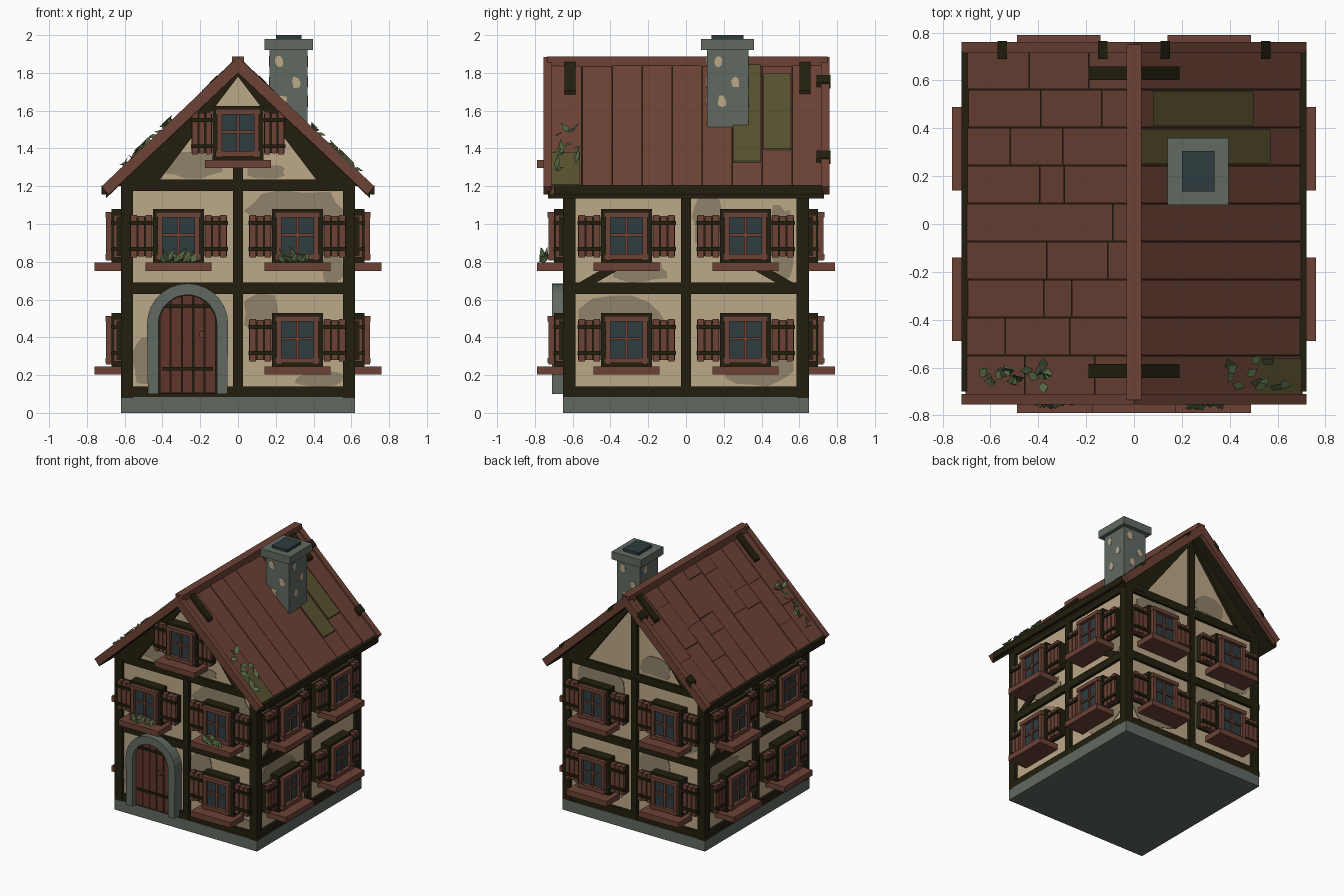
import bpy, bmesh, math, random
from mathutils import Matrix, Vector

if "Cube" in bpy.data.objects:
    bpy.data.objects.remove(bpy.data.objects["Cube"])

random.seed(7)


def lin(c):
    c /= 255
    return c / 12.92 if c <= 0.04045 else ((c + 0.055) / 1.055) ** 2.4


COLOURS = {
    "plaster": (188, 168, 136), "dirty_plaster": (144, 130, 106), "timber": (34, 31, 14),
    "brown_wood": (108, 66, 54), "door_wood": (96, 54, 44), "stone": (97, 106, 98),
    "glass": (46, 60, 64), "leaf": (82, 102, 66), "moss": (88, 82, 48),
}
NAMES = list(COLOURS)
MATS = []
for name in NAMES:
    m = bpy.data.materials.new(name)
    m.diffuse_color = (*[lin(c) for c in COLOURS[name]], 1)
    m.use_nodes = True
    m.node_tree.nodes["Principled BSDF"].inputs["Base Color"].default_value = m.diffuse_color
    MATS.append(m)

HALF = [0.65, 0.62, 0.65, 0.62]  # wall distance: front, right, back, left


class Part:
    """Collects prisms into one object; (u, z) outline pushed out from side k between n0 and n1."""
    def __init__(self, name, side=0, dist=None, offset=(0, 0, 0)):
        self.name, self.bm = name, bmesh.new()
        self.place(side, dist, offset)

    def place(self, side, dist=None, offset=(0, 0, 0)):
        self.rot = Matrix.Rotation(side * math.pi / 2, 3, 'Z')
        self.d = HALF[side] if dist is None else dist
        self.off = Vector(offset)

    def face(self, vs, mat):
        self.bm.faces.new(vs).material_index = NAMES.index(mat)

    def prism(self, mat, pts, n0, n1):
        a, b = [[self.bm.verts.new(self.rot @ Vector((u, -(self.d + n), z)) + self.off)
                 for u, z in pts] for n in (n0, n1)]
        self.face(a[::-1], mat)
        self.face(b, mat)
        for i in range(len(pts)):
            j = (i + 1) % len(pts)
            self.face((a[i], a[j], b[j], b[i]), mat)

    def box(self, mat, u0, u1, z0, z1, n0, n1):
        self.prism(mat, [(u0, z0), (u1, z0), (u1, z1), (u0, z1)], n0, n1)

    def blob(self, mat, u0, u1, z0, z1, n0, n1, count=14):
        # wobbly patch clamped to a rectangle
        cu, cz, ru, rz = (u0 + u1) / 2, (z0 + z1) / 2, (u1 - u0) / 2, (z1 - z0) / 2
        pts = []
        for i in range(count):
            t, r = math.tau * i / count, random.uniform(0.85, 1.35)
            pts.append((cu + ru * max(-1, min(1, r * math.cos(t))),
                        cz + rz * max(-1, min(1, r * math.sin(t)))))
        self.prism(mat, pts, n0, n1)

    def leaf(self, base, tip, width):
        base, tip = Vector(base), Vector(tip)
        d = tip - base
        s = d.cross(Vector((0.1, -0.5, 1))).normalized() * width
        mid = base + d * 0.4
        vs = [self.bm.verts.new(p) for p in (base, mid + s, tip, mid - s)]
        self.face((vs[0], vs[1], vs[2]), "leaf")
        self.face((vs[0], vs[2], vs[3]), "leaf")

    def done(self):
        bmesh.ops.recalc_face_normals(self.bm, faces=self.bm.faces)
        me = bpy.data.meshes.new(self.name)
        self.bm.to_mesh(me)
        for m in MATS:
            me.materials.append(m)
        bpy.context.collection.objects.link(bpy.data.objects.new(self.name, me))


# foundation
p = Part("foundation", 0, 0)
p.box("stone", -0.62, 0.62, 0, 0.085, -0.65, 0.65)
p.done()

# plaster walls with gables
p = Part("walls", 0, 0)
p.prism("plaster", [(-0.595, 0.08), (0.595, 0.08), (0.595, 1.22), (0, 1.79), (-0.595, 1.22)], -0.625, 0.625)
PATCHES = [(0, 0.03, 0.56, 0.96, 1.18), (0, 0.03, 0.22, 0.42, 0.63), (0, 0.3, 0.56, 0.14, 0.22),
           (0, -0.4, -0.08, 1.24, 1.38), (0, 0.05, 0.25, 1.24, 1.31), (0, -0.56, -0.42, 0.14, 0.4),
           (0, 0.45, 0.56, 0.69, 0.85), (1, -0.57, -0.1, 0.3, 0.63), (1, 0.2, 0.57, 0.14, 0.3),
           (1, 0.03, 0.2, 0.9, 1.18), (1, -0.4, -0.1, 0.69, 0.8), (1, 0.45, 0.57, 0.7, 1.1),
           (2, -0.55, -0.1, 0.14, 0.4), (2, 0.04, 0.3, 0.4, 0.63), (2, -0.5, -0.1, 1.0, 1.18),
           (2, 0.04, 0.3, 1.25, 1.4), (2, 0.3, 0.56, 0.7, 1.0), (3, -0.57, -0.2, 0.4, 0.63),
           (3, 0.03, 0.4, 0.95, 1.18), (3, 0.2, 0.57, 0.14, 0.35)]
for k, u0, u1, z0, z1 in PATCHES:
    p.place(k)
    p.blob("dirty_plaster", u0, u1, z0, z1, -0.03, -0.02)
p.done()

# timber framing on all four sides
p = Part("timber_frame")
for k in range(4):
    p.place(k)
    w = HALF[(k + 1) % 4]
    for z0, z1 in ((0.085, 0.14), (0.63, 0.69), (1.175, 1.235 if k % 2 == 0 else 1.215)):
        p.box("timber", -w, w, z0, z1, -0.06, -0.004)
    for s in (-1, 1):
        a, b = sorted((s * (w - 0.065), s * w))
        p.box("timber", a, b, 0.08, 1.21, -0.065, 0)
        if k % 2:  # knee braces
            p.prism("timber", [(s * .6, .67), (s * .51, .67), (s * .3, .79), (s * .34, .82)], -0.05, -0.01)
        else:  # tapered rafters under the gable edge
            p.prism("timber", [(0, 1.81), (s * .64, 1.2), (s * .44, 1.2), (0, 1.78)], -0.05, 0)
    p.box("timber", -0.026, 0.026, 0.085, 1.2, -0.05, 0)
    if k % 2 == 0:
        p.box("timber", -0.026, 0.026, 1.2, 1.62 if k == 0 else 1.75, -0.05, -0.004)
p.done()


def window(name, k, u, z, sh=0.26):
    p = Part(name, k)
    p.box("brown_wood", u - 0.175, u + 0.175, z - 0.043, z, -0.03, 0.14)
    p.box("timber", u - 0.135, u + 0.135, z, z + 0.285, -0.03, 0.05)
    p.box("glass", u - 0.09, u + 0.09, z + 0.04, z + 0.25, 0.04, 0.056)
    for s in (-1, 1):
        a, b = sorted((u + s * 0.085, u + s * 0.112))
        p.box("brown_wood", a, b, z + 0.012, z + 0.265, 0.03, 0.078)
        # shutter: planks over dark backing, with two battens
        a, b = sorted((u + s * 0.137, u + s * (sh - 0.004)))
        p.box("timber", a, b, z + 0.035, z + 0.245, -0.03, 0.022)
        w = (b - a) / 3
        for i in range(3):
            p.box("brown_wood", a + i * w + 0.003, a + (i + 1) * w - 0.003,
                  z + 0.028 + 0.006 * (i % 2), z + 0.252 - 0.005 * (i % 2), 0, 0.04)
        for h in (0.062, 0.2):
            p.box("timber", a - 0.004, b + 0.006, z + h, z + h + 0.02, 0.02, 0.052)
    for h in (0.018, 0.24):
        p.box("brown_wood", u - 0.118, u + 0.118, z + h, z + h + 0.028, 0.03, 0.082)
    p.box("brown_wood", u - 0.007, u + 0.007, z + 0.04, z + 0.25, 0.05, 0.068)
    p.box("brown_wood", u - 0.09, u + 0.09, z + 0.14, z + 0.154, 0.05, 0.067)
    p.done()


for k, side in enumerate(("front", "right", "back", "left")):
    for u in (-0.315, 0.315):
        for z, floor in ((0.245, "lower"), (0.795, "upper")):
            if not (k == 0 and u < 0 and z < 0.5):
                window(f"{side}_{floor}_window", k, u, z)
window("gable_window", 0, 0, 1.34, 0.25)

# door with stone arch
DX, DZ = -0.267, 0.47


def arc(r, n=14):
    return [(DX + r * math.cos(math.pi * i / n), DZ + r * math.sin(math.pi * i / n)) for i in range(n + 1)]


p = Part("door_arch")
p.prism("stone", [(DX + .21, .1), *arc(.215), (DX - .21, .1), (DX - .155, .1), *arc(.155)[::-1], (DX + .155, .1)], -0.03, 0.06)
p.done()
p = Part("door")
p.prism("timber", [(DX + .155, .1), *arc(.155), (DX - .155, .1)], -0.03, 0.012)
for i in range(5):
    a = DX - 0.15 + 0.06 * i + 0.003
    xs = [a, a + 0.027, a + 0.054]
    top = [(x, DZ + math.sqrt(max(0, 0.152 ** 2 - (x - DX) ** 2))) for x in xs]
    p.prism("door_wood", [(xs[0], .105), (xs[2], .105), *top[::-1]], 0, 0.025)
for z in (0.225, 0.555):
    p.box("timber", DX - 0.135, DX + 0.135, z, z + 0.018, 0.01, 0.034)
p.box("brown_wood", -0.205, -0.18, 0.4, 0.43, 0.01, 0.05)
p.done()

# roof
SL = 0.95


def slope(s, x0, x1, top, bottom):
    return [(s * x0, top - SL * x0), (s * x1, top - SL * x1), (s * x1, bottom - SL * x1), (s * x0, bottom - SL * x0)]


p = Part("roof_underside", 0, 0)
for s in (-1, 1):
    p.prism("timber", slope(s, 0, 0.7, 1.845, 1.8), -0.73, 0.73)
    a, b = sorted((s * 0.685, s * 0.722))
    p.box("timber", a, b, 1.155, 1.205, -0.72, 0.7)
p.done()
p = Part("roof_planks", 0, 0)
edges = [-0.72] + [-0.55 + 0.159 * i for i in range(8)] + [0.72]
for s in (-1, 1):
    for y0, y1 in zip(edges, edges[1:]):
        cuts = [0, 0.705]
        if s < 0:
            cuts = [0, random.uniform(0.05, 0.3), random.uniform(0.35, 0.55), 0.705]
        for x0, x1 in zip(cuts, cuts[1:]):
            top = 1.866 + random.uniform(-0.003, 0.003)
            p.prism("brown_wood", slope(s, x0 + 0.001, x1 - 0.001, top, 1.83), -y1 + 0.002, -y0 - 0.002)
p.done()
p = Part("roof_moss", 0, 0)
for x0, x1, y0, y1 in ((0.03, 0.57, 0.25, 0.395), (0.08, 0.5, 0.41, 0.555), (0.52, 0.7, -0.71, -0.56)):
    p.prism("moss", slope(1, x0, x1, 1.874, 1.866), -y1, -y0)
p.done()
p = Part("bargeboards", 0, 0)
for s in (-1, 1):
    for n0, n1 in ((0.71, 0.755), (-0.76, -0.715)):
        p.prism("brown_wood", [(0, 1.885), (s * .722, 1.199), (s * .685, 1.155), (0, 1.8)], n0, n1)
    for x in (0.11, 0.53):  # iron-dark straps at the back
        p.prism("timber", slope(s, x, x + 0.04, 1.892, 1.86), -0.764, -0.69)
    for y in (-0.615, 0.63):  # ridge cleats
        p.prism("timber", slope(s, 0.02, 0.19, 1.888, 1.85), -y - 0.029, -y + 0.029)
p.done()
p = Part("ridge_beam", 0, 0)
p.box("brown_wood", -0.031, 0.031, 1.83, 1.888, -0.75, 0.735)
p.done()

# chimney
p = Part("chimney", 0, 0, (0.268, 0.22, 0))
p.box("stone", -0.1, 0.1, 1.5, 1.93, -0.11, 0.11)
p.box("stone", -0.128, 0.128, 1.92, 1.98, -0.14, 0.14)
p.box("glass", -0.068, 0.068, 1.975, 2.0, -0.085, 0.085)
for k in range(4):
    p.place(k, 0.11 if k % 2 == 0 else 0.1, (0.268, 0.22, 0))
    for u, z in ((-0.05, 1.86), (0.04, 1.75), (-0.03, 1.65)):
        p.blob("plaster", u - 0.022, u + 0.022, z - 0.03, z + 0.03, -0.01, 0.003, 9)
p.done()

# creeping leaves on the front roof corners
p = Part("roof_leaves")
for s, x0, x1, count in ((-1, 0.36, 0.67, 18), (1, 0.33, 0.64, 12)):
    for i in range(count):
        x, y = random.uniform(x0, x1), random.uniform(-0.69, -0.58)
        t = random.uniform(0, math.tau)
        dx, dy = 0.055 * math.cos(t), 0.05 * math.sin(t)
        h = 1.875 - SL * x
        p.leaf((s * x, y, h), (s * (x + dx), y + dy, h - SL * dx + 0.035), 0.022)
p.done()

# plants on the upper front sills
p = Part("sill_plants")
for cx in (-0.315, 0.315):
    for i in range(12):
        x = cx + random.uniform(-0.08, 0.08)
        p.leaf((x, -0.75, 0.795), (x + random.uniform(-0.07, 0.07), -0.75 + random.uniform(-0.03, 0.02),
                                   0.83 + random.uniform(0, 0.05)), 0.022)
p.done()
